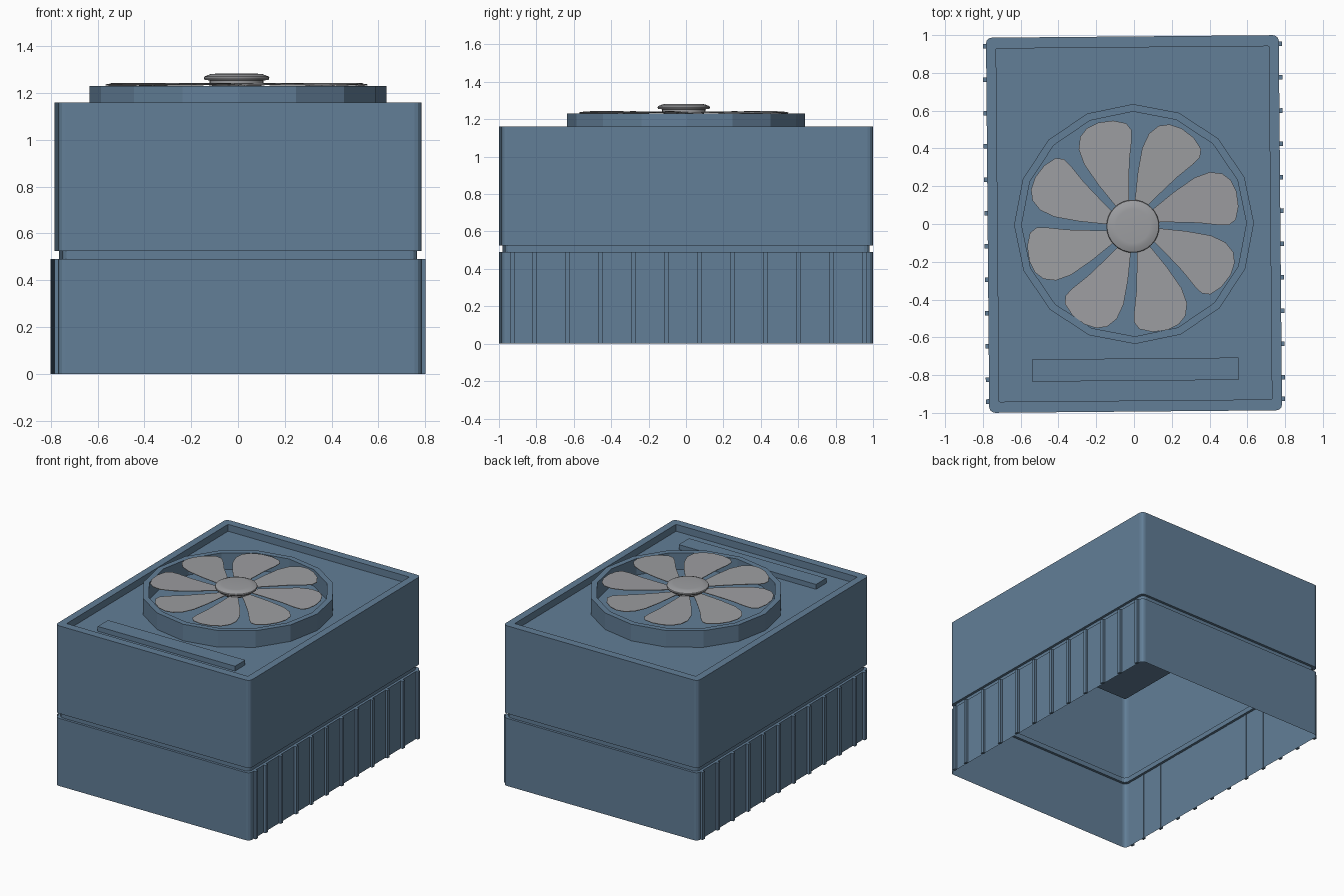
import bpy, bmesh, math
from mathutils import Vector

if "Cube" in bpy.data.objects:
    bpy.data.objects.remove(bpy.data.objects["Cube"])

TURN = math.radians(0.5)   # whole unit sits very slightly turned
A, B = 0.775, 0.993        # half width, half depth


def material(name, rgb):
    m = bpy.data.materials.new(name)
    m.diffuse_color = (*rgb, 1)
    m.use_nodes = True
    m.node_tree.nodes["Principled BSDF"].inputs["Base Color"].default_value = m.diffuse_color
    return m


BLUE = material("steel_blue", (0.122, 0.210, 0.310))
GREY = material("fan_grey", (0.335, 0.340, 0.355))


def add_object(name, bm, mat, loc=(0, 0, 0)):
    me = bpy.data.meshes.new(name)
    bm.to_mesh(me)
    bm.free()
    me.materials.append(mat)
    ob = bpy.data.objects.new(name, me)
    bpy.context.collection.objects.link(ob)
    ob.location = loc
    ob.rotation_euler.z = TURN
    return ob


def loft(bm, rings, cap_top=True, cap_bottom=False):
    loops = [[bm.verts.new(p) for p in r] for r in rings]
    for lo, hi in zip(loops, loops[1:]):
        n = len(lo)
        for i in range(n):
            j = (i + 1) % n
            bm.faces.new((lo[i], lo[j], hi[j], hi[i]))
    if cap_top:
        bm.faces.new(loops[-1])
    if cap_bottom:
        bm.faces.new(loops[0][::-1])


def rounded(hx, hy, z, r, seg=3):
    pts = []
    for k, (sx, sy) in enumerate(((1, 1), (-1, 1), (-1, -1), (1, -1))):
        for s in range(seg + 1):
            a = math.pi / 2 * (k + s / seg)
            pts.append((sx * (hx - r) + r * math.cos(a),
                        sy * (hy - r) + r * math.sin(a), z))
    return pts


def circle(r, z, n):
    return [(r * math.cos(2 * math.pi * i / n), r * math.sin(2 * math.pi * i / n), z)
            for i in range(n)]


def box(bm, x0, x1, y0, y1, z0, z1):
    r = [(x0, y0), (x1, y0), (x1, y1), (x0, y1)]
    loft(bm, [[(x, y, z) for x, y in r] for z in (z0, z1)], True, True)


# casing: open underneath, grooved waist, recessed roof with a raised rim
bm = bmesh.new()
g = 0.018
loft(bm, [rounded(A, B, 0, 0.03), rounded(A, B, 0.49, 0.03),
          rounded(A - g, B - g, 0.49, 0.03), rounded(A - g, B - g, 0.525, 0.03),
          rounded(A, B, 0.525, 0.03), rounded(A, B, 1.16, 0.03),
          rounded(0.722, 0.935, 1.16, 0.004), rounded(0.722, 0.935, 1.11, 0.004)])
add_object("casing", bm, BLUE)

# vertical ribs on both lower sides
bm = bmesh.new()
for y in [0.947 - 0.1765 * i for i in range(11)] + [-0.933]:
    for x0, x1 in ((A - 0.002, 0.792), (-0.792, -A + 0.002)):
        box(bm, x0, x1, y - 0.012, y + 0.012, 0, 0.49)
add_object("side_ribs", bm, BLUE)

# sixteen-sided fan shroud
bm = bmesh.new()
loft(bm, [circle(0.635, 1.11, 16), circle(0.635, 1.23, 16),
          circle(0.595, 1.23, 16), circle(0.595, 1.11, 16)], cap_top=False)
add_object("fan_shroud", bm, BLUE)

# raised bar on the roof near the front
bm = bmesh.new()
box(bm, -0.547, 0.547, -0.83, -0.712, 1.11, 1.145)
add_object("roof_bar", bm, BLUE)

# eight fan blades from one slightly pitched outline
outline = [(.08, .02), (.20, .02), (.35, .015), (.46, .002), (.51, .003), (.545, .03),
           (.56, .10), (.55, .18), (.52, .24), (.475, .275), (.41, .283),
           (.33, .255), (.22, .18), (.12, .10), (.07, .06)]
bm = bmesh.new()
for k in range(8):
    a = k * math.pi / 4
    c, s = math.cos(a), math.sin(a)
    rings = []
    for t in (-0.004, 0.0):
        rings.append([(x * c - y * s, x * s + y * c,
                       1.238 + t + 0.03 * (y - 0.28 * x)) for x, y in outline])
    loft(bm, rings, True, True)
add_object("fan_blades", bm, GREY, (-0.006, -0.012, 0))

# fan hub: short stem under a shallow domed cap
bm = bmesh.new()
loft(bm, [circle(r, z, 32) for r, z in
          ((0.10, 1.225), (0.115, 1.24), (0.115, 1.253), (0.137, 1.256),
           (0.14, 1.264), (0.137, 1.270), (0.112, 1.280), (0.09, 1.282))], True, True)
hub = add_object("fan_hub", bm, GREY, (-0.006, -0.012, 0))
bpy.context.view_layer.objects.active = hub
hub.select_set(True)
bpy.ops.object.shade_smooth_by_angle(angle=math.radians(30))
